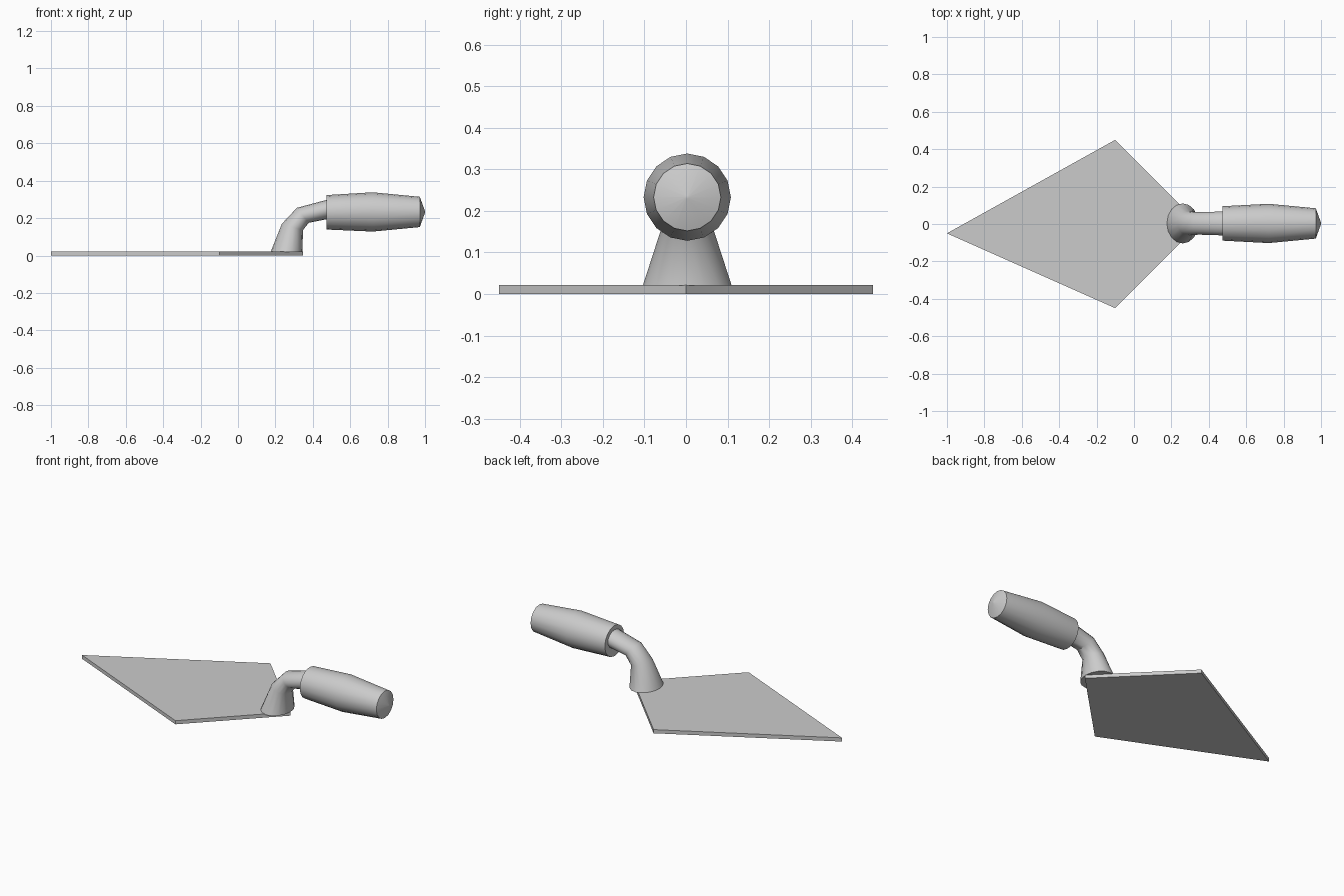
import bpy, bmesh
from math import sin, cos, pi, radians

if "Cube" in bpy.data.objects:
    bpy.data.objects.remove(bpy.data.objects["Cube"])

SIDES = 16

def finish(name, bm, smooth=True):
    bmesh.ops.recalc_face_normals(bm, faces=bm.faces)
    me = bpy.data.meshes.new(name)
    bm.to_mesh(me)
    bm.free()
    ob = bpy.data.objects.new(name, me)
    bpy.context.collection.objects.link(ob)
    if smooth:
        bpy.ops.object.select_all(action='DESELECT')
        ob.select_set(True)
        bpy.context.view_layer.objects.active = ob
        bpy.ops.object.shade_smooth_by_angle(angle=radians(40))
    return ob

def loft(name, sections):
    """Each section: upper point (x, z), lower point (x, z), half width in y."""
    bm = bmesh.new()
    rings = []
    for (ux, uz), (lx, lz), w in sections:
        ring = []
        for i in range(SIDES):
            a = 2 * pi * i / SIDES
            t = (1 + cos(a)) / 2
            ring.append(bm.verts.new((lx + (ux - lx) * t, 0.003 + w * sin(a), lz + (uz - lz) * t)))
        rings.append(ring)
    for r, s in zip(rings, rings[1:]):
        for i in range(SIDES):
            j = (i + 1) % SIDES
            bm.faces.new((r[i], r[j], s[j], s[i]))
    bm.faces.new(rings[0])
    bm.faces.new(rings[-1])
    return finish(name, bm)

# Flat kite-shaped blade
bm = bmesh.new()
face = bm.faces.new([bm.verts.new((x, y, 0)) for x, y in
                     [(-1, -0.05), (-0.1, -0.45), (0.348, 0), (-0.1, 0.45)]])
ext = bmesh.ops.extrude_face_region(bm, geom=[face])
top = [g for g in ext["geom"] if isinstance(g, bmesh.types.BMVert)]
bmesh.ops.translate(bm, verts=top, vec=(0, 0, 0.022))
finish("blade", bm, smooth=False)

# Bent shank flaring out onto the blade
loft("shank", [
    ((0.175, 0.02), (0.345, 0.02), 0.107),
    ((0.235, 0.17), (0.347, 0.135), 0.064),
    ((0.315, 0.255), (0.378, 0.175), 0.06),
    ((0.48, 0.299), (0.48, 0.195), 0.064),
])

# Barrel-shaped grip with a shallow pointed end
profile = [(0.472, 0.231, 0.092), (0.72, 0.233, 0.105), (0.972, 0.233, 0.081), (1.0, 0.233, 0.004)]
loft("handle", [((x, z + r), (x, z - r), r) for x, z, r in profile])
